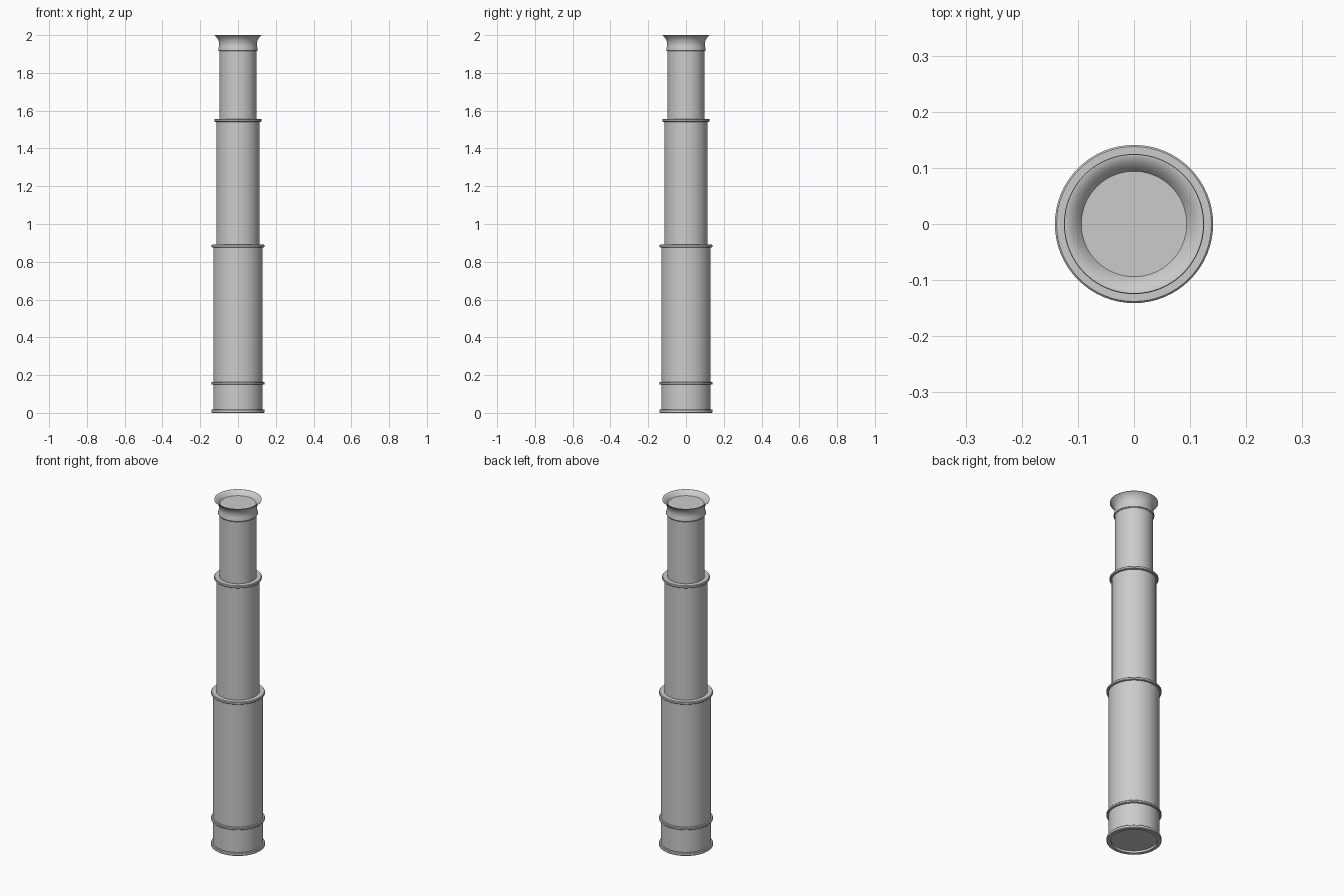
import bpy, bmesh, math

if "Cube" in bpy.data.objects:
    bpy.data.objects.remove(bpy.data.objects["Cube"])

SEGMENTS = 64


def lathe(name, profile):
    """Spin (radius, z) points around z; radius 0 closes the end."""
    bm = bmesh.new()
    verts = [bm.verts.new((r, 0, z)) for r, z in profile]
    edges = [bm.edges.new(pair) for pair in zip(verts, verts[1:])]
    bmesh.ops.spin(bm, geom=verts + edges, cent=(0, 0, 0), axis=(0, 0, 1),
                   angle=math.tau, steps=SEGMENTS, use_duplicate=False)
    bmesh.ops.remove_doubles(bm, verts=bm.verts, dist=1e-5)
    bmesh.ops.recalc_face_normals(bm, faces=bm.faces)
    mesh = bpy.data.meshes.new(name)
    bm.to_mesh(mesh)
    bm.free()
    obj = bpy.data.objects.new(name, mesh)
    bpy.context.collection.objects.link(obj)
    bpy.ops.object.select_all(action='DESELECT')
    obj.select_set(True)
    bpy.context.view_layer.objects.active = obj
    bpy.ops.object.shade_smooth_by_angle(angle=math.radians(35))
    return obj


def collar(name, inner, outer, z0, z1):
    """Raised band with softened edges."""
    b = 0.003
    return lathe(name, [(inner, z0), (outer - b, z0), (outer, z0 + b),
                        (outer, z1 - b), (outer - b, z1), (inner, z1), (inner, z0)])


# Three telescoping tubes
for name, radius, z0, z1 in [("large_tube", 0.131, 0.012, 0.885),
                             ("middle_tube", 0.114, 0.80, 1.55),
                             ("small_tube", 0.098, 1.47, 1.93)]:
    lathe(name, [(0, z0), (radius, z0), (radius, z1), (0, z1)])

# Collars at the joints and around the front end
for name, inner, outer, z0, z1 in [("front_rim", 0.119, 0.141, 0.0, 0.018),
                                   ("lower_collar", 0.12, 0.141, 0.150, 0.164),
                                   ("large_collar", 0.10, 0.141, 0.876, 0.891),
                                   ("middle_collar", 0.09, 0.125, 1.541, 1.556)]:
    collar(name, inner, outer, z0, z1)

# Flared eyepiece with a shallow dish and flat lens
lathe("eyepiece", [(0, 1.915), (0.101, 1.915), (0.104, 1.919), (0.104, 1.926),
                   (0.101, 1.938), (0.0995, 1.950), (0.101, 1.963), (0.106, 1.977),
                   (0.114, 1.989), (0.124, 1.998), (0.124, 2.0), (0.121, 2.0),
                   (0.110, 1.994), (0.101, 1.986), (0.094, 1.976), (0, 1.976)])
